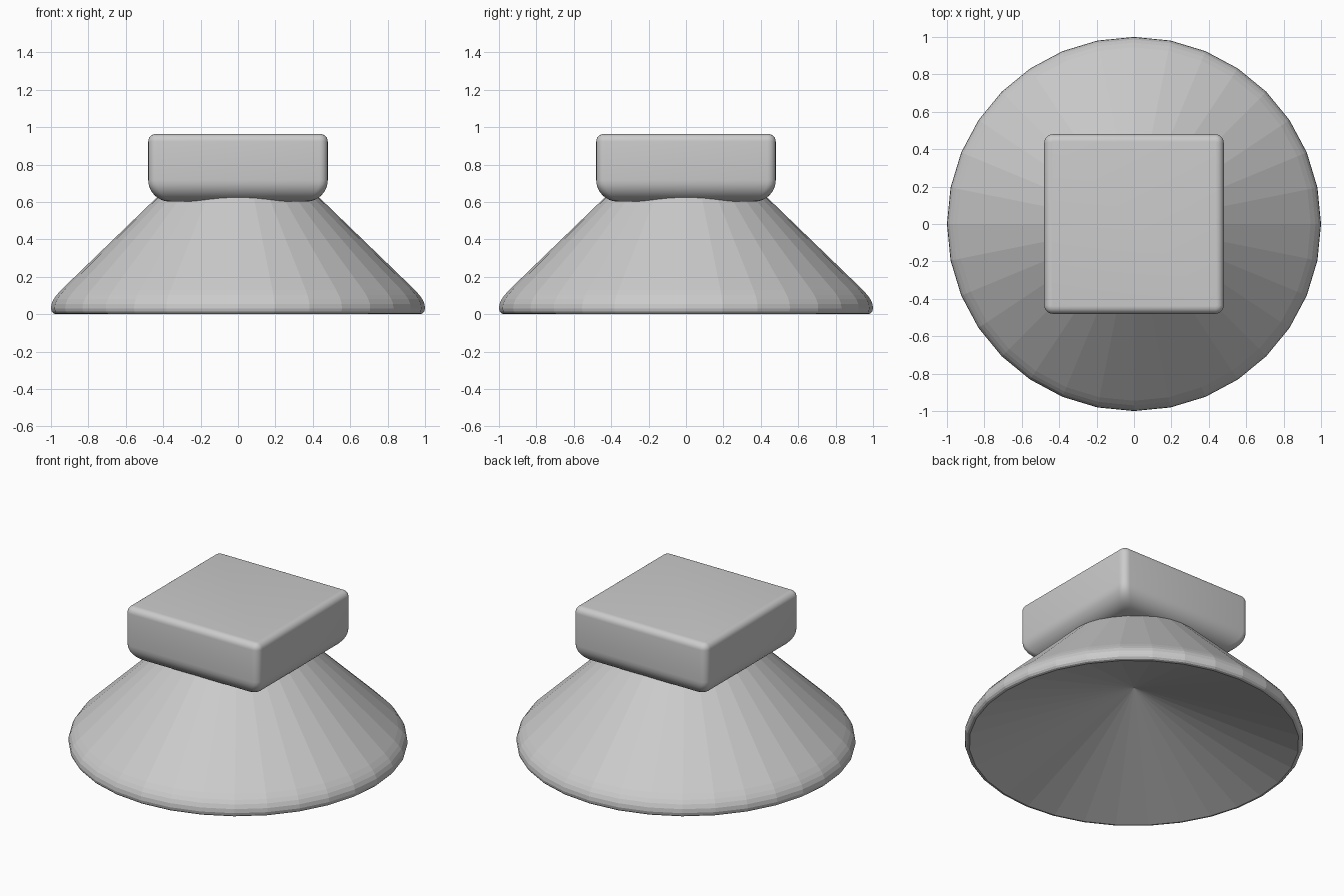
import bpy, bmesh, math

if "Cube" in bpy.data.objects:
    bpy.data.objects.remove(bpy.data.objects["Cube"])


def loft(name, rings, smooth):
    """Skin a stack of equal-length rings and close both ends with a fan."""
    bm = bmesh.new()
    loops = [[bm.verts.new(p) for p in r] for r in rings[1:-1]]
    n = len(loops[0])
    for a, b in zip(loops, loops[1:]):
        for i in range(n):
            j = (i + 1) % n
            bm.faces.new((a[i], a[j], b[j], b[i]))
    for end, loop in ((rings[0], loops[0]), (rings[-1], loops[-1])):
        if end is None:
            bm.faces.new(loop)
        else:
            tip = bm.verts.new(end)
            for i in range(n):
                bm.faces.new((tip, loop[i], loop[(i + 1) % n]))
    bmesh.ops.recalc_face_normals(bm, faces=bm.faces)
    mesh = bpy.data.meshes.new(name)
    bm.to_mesh(mesh)
    bm.free()
    ob = bpy.data.objects.new(name, mesh)
    bpy.context.collection.objects.link(ob)
    if smooth:
        bpy.context.view_layer.objects.active = ob
        ob.select_set(True)
        bpy.ops.object.shade_smooth_by_angle(angle=math.radians(35))
        ob.select_set(False)
    return ob


def circle(r, z, n=32):
    return [(r * math.cos(2 * math.pi * i / n), r * math.sin(2 * math.pi * i / n), z)
            for i in range(n)]


def rounded_square(h, z, r, steps=5):
    pts = []
    for q, (sx, sy) in enumerate(((1, 1), (-1, 1), (-1, -1), (1, -1))):
        for k in range(steps + 1):
            a = math.pi / 2 * (q + k / steps)
            pts.append((sx * (h - r) + r * math.cos(a), sy * (h - r) + r * math.sin(a), z))
    return pts


# Flared skirt: faceted cone with a rounded rim and a hollow conical underside
profile = [(0.972, 0.0), (0.987, 0.004), (0.996, 0.014), (1.0, 0.03), (0.997, 0.055),
           (0.986, 0.08), (0.970, 0.102), (0.945, 0.13), (0.34, 0.715)]
loft("flared_cone", [(0, 0, 0.375)] + [circle(r, z) for r, z in profile] + [None], False)

# Square block: wide rounding at the bottom, narrow rounding at the top
half, low, high, big, small = 0.48, 0.602, 0.963, 0.115, 0.04
rings = [None]
for k in range(9):
    a = math.pi / 2 * k / 8
    rings.append(rounded_square(half - big * (1 - math.sin(a)),
                                low + big * (1 - math.cos(a)), 0.045))
for k in range(7):
    a = math.pi / 2 * k / 6
    rings.append(rounded_square(half - small * (1 - math.cos(a)),
                                high - small * (1 - math.sin(a)),
                                0.045 - small * (1 - math.cos(a))))
rings.append(None)
loft("square_block", rings, True)
